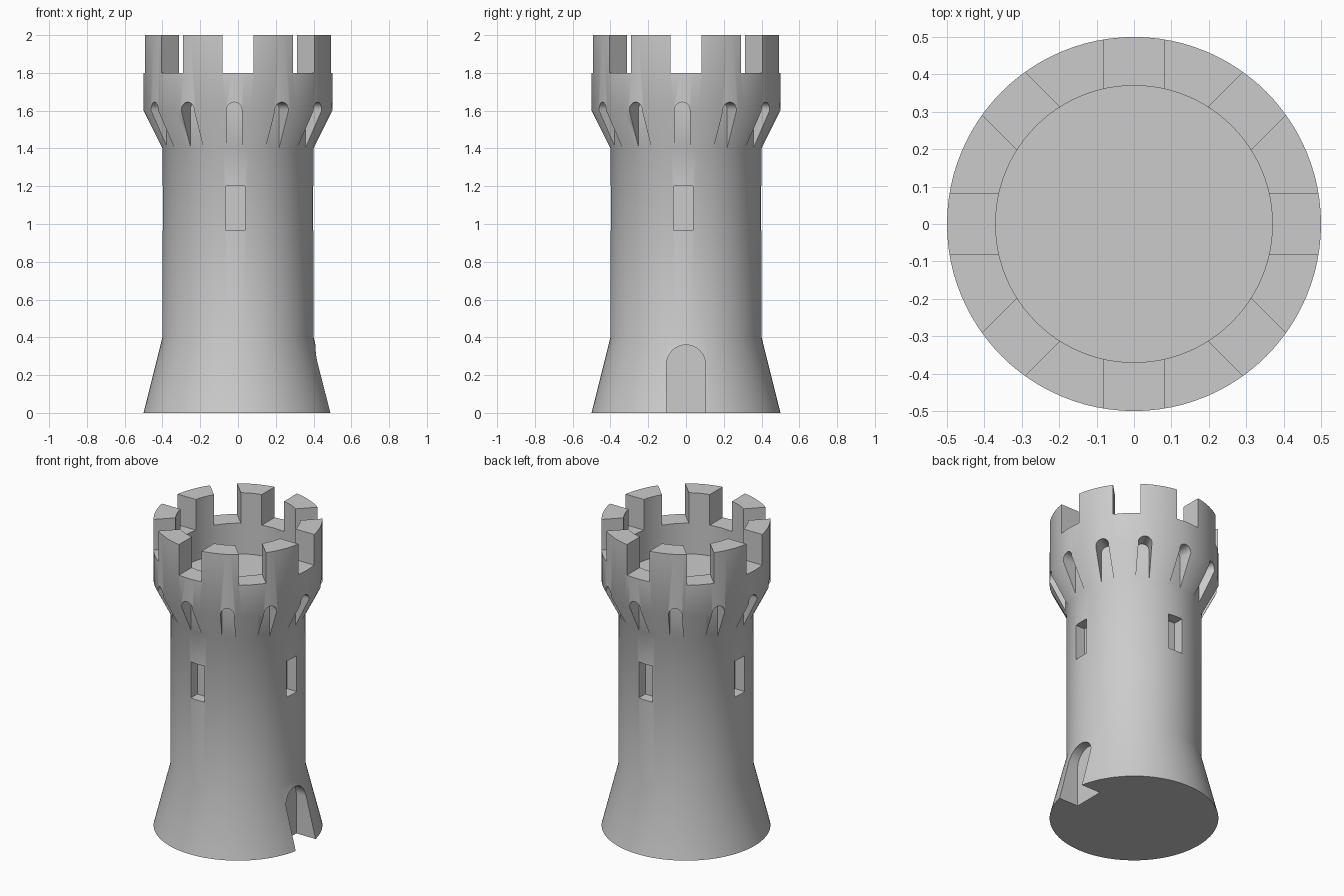
import bpy, bmesh
from math import sin, cos, pi, tau
from mathutils import Matrix, Vector

if "Cube" in bpy.data.objects:
    bpy.data.objects.remove(bpy.data.objects["Cube"], do_unlink=True)

SEGMENTS = 96

stone = bpy.data.materials.new("grey_stone")
stone.use_nodes = True
stone.diffuse_color = (0.6, 0.6, 0.6, 1)
stone.node_tree.nodes["Principled BSDF"].inputs["Base Color"].default_value = (0.6, 0.6, 0.6, 1)


def make_object(name, bm):
    bmesh.ops.recalc_face_normals(bm, faces=bm.faces)
    mesh = bpy.data.meshes.new(name)
    bm.to_mesh(mesh)
    bm.free()
    mesh.materials.append(stone)
    obj = bpy.data.objects.new(name, mesh)
    bpy.context.collection.objects.link(obj)
    return obj


def lathe(name, profile):
    """Spin a radius/height profile around the vertical axis."""
    bm = bmesh.new()
    verts = [bm.verts.new((r, 0, z)) for r, z in profile]
    edges = [bm.edges.new(pair) for pair in zip(verts, verts[1:])]
    bmesh.ops.spin(bm, geom=verts + edges, cent=(0, 0, 0), axis=(0, 0, 1),
                   angle=tau, steps=SEGMENTS)
    bmesh.ops.remove_doubles(bm, verts=bm.verts, dist=0.0001)
    return make_object(name, bm)


def box_outline(width, bottom, top):
    w = width / 2
    return [(-w, bottom), (w, bottom), (w, top), (-w, top)]


def arch_outline(width, bottom, top, steps=16):
    w = width / 2
    arc = [(w * cos(pi * i / steps), top - w + w * sin(pi * i / steps))
           for i in range(steps + 1)]
    return [(-w, bottom), (w, bottom)] + arc


def add_cutter(bm, outline, inner, outer, turn, shift=0):
    """Push an outline outwards from the axis; turn 0 faces the front."""
    spin = Matrix.Rotation(turn, 3, 'Z')
    back, front = ([bm.verts.new(spin @ Vector((x + shift, -r, z))) for x, z in outline]
                   for r in (inner, outer))
    bm.faces.new(back)
    bm.faces.new(front[::-1])
    n = len(outline)
    for i in range(n):
        j = (i + 1) % n
        bm.faces.new((back[i], front[i], front[j], back[j]))


# Tower shell: flared foot, straight shaft, overhanging parapet, sunken roof
tower = lathe("tower", [(0, 0), (0.5, 0), (0.4, 0.4), (0.4, 1.4), (0.5, 1.6),
                        (0.5, 2), (0.37, 2), (0.37, 1.6), (0, 1.6)])

cuts = bmesh.new()
# Gaps between the battlements
for k in range(8):
    add_cutter(cuts, box_outline(0.162, 1.8, 2.1), 0.3, 0.6, k * tau / 8)
# Arched slots under the parapet
for k in range(12):
    add_cutter(cuts, arch_outline(0.08, 1.38, 1.645), 0.401, 0.6, k * tau / 12, -0.02)
# Window recesses
for k in range(4):
    add_cutter(cuts, box_outline(0.1, 0.965, 1.2), 0.33, 0.6, k * tau / 4, -0.013)
# Doorway recess on the left side
add_cutter(cuts, arch_outline(0.205, -0.1, 0.36, 24), 0.35, 0.7, pi / 2)

cutter = make_object("opening_cutter", cuts)
cutter.hide_render = True

# Carve the openings
carve = tower.modifiers.new("openings", 'BOOLEAN')
carve.operation = 'DIFFERENCE'
carve.solver = 'EXACT'
carve.object = cutter
bpy.ops.object.select_all(action='DESELECT')
tower.select_set(True)
bpy.context.view_layer.objects.active = tower
bpy.ops.object.modifier_apply(modifier=carve.name)
bpy.data.objects.remove(cutter, do_unlink=True)
bpy.ops.object.shade_smooth_by_angle()
